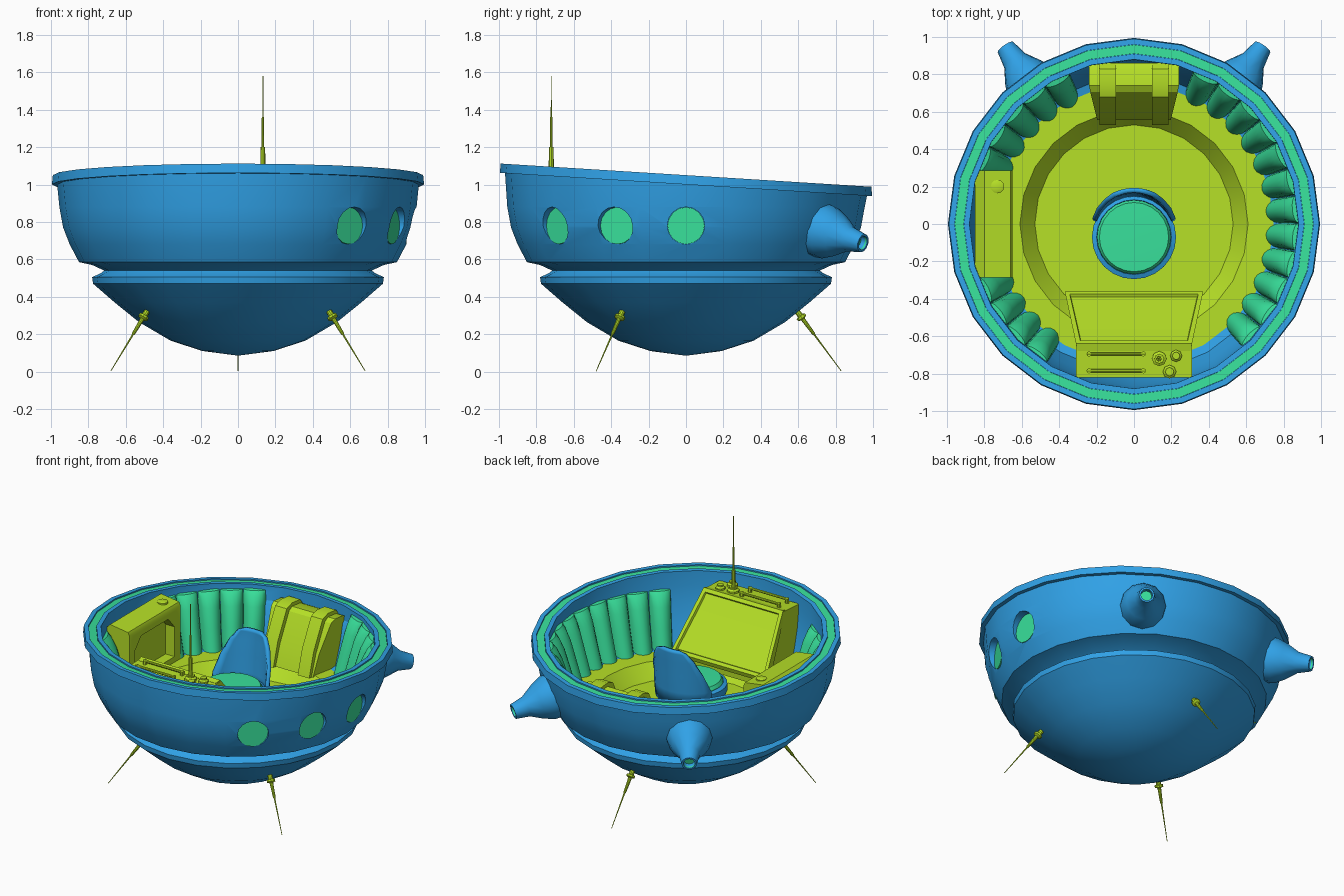
import bpy, bmesh
from math import sin, cos, radians, pi, sqrt
from mathutils import Vector, Matrix

if "Cube" in bpy.data.objects:
    bpy.data.objects.remove(bpy.data.objects["Cube"])

TILT = -0.0625


def material(name, color):
    m = bpy.data.materials.new(name)
    m.diffuse_color = (*color, 1)
    m.use_nodes = True
    m.node_tree.nodes["Principled BSDF"].inputs["Base Color"].default_value = m.diffuse_color
    return m


BLUE = material("blue", (0.03, 0.36, 0.80))
LIME = material("lime", (0.47, 0.75, 0.02))
GREEN = material("green", (0.04, 0.75, 0.33))


def finish(name, bm, mat):
    bmesh.ops.remove_doubles(bm, verts=bm.verts, dist=1e-5)
    bmesh.ops.recalc_face_normals(bm, faces=bm.faces)
    me = bpy.data.meshes.new(name)
    bm.to_mesh(me)
    bm.free()
    ob = bpy.data.objects.new(name, me)
    bpy.context.collection.objects.link(ob)
    if mat:
        me.materials.append(mat)
    return ob


def lathe(name, profile, mat, seg=24, origin=(0, 0, 0), axis=(0, 0, 1), closed=False, tilt_above=None):
    """Revolve (radius, height) points about an axis."""
    bm = bmesh.new()
    rot = Vector(axis).to_track_quat('Z', 'Y').to_matrix() if axis != (0, 0, 1) else Matrix.Identity(3)
    rings = []
    for r, h in profile:
        ring = []
        n = 1 if r == 0 else seg
        for k in range(n):
            a = 2 * pi * k / seg
            p = Vector((r * cos(a), r * sin(a), h))
            if tilt_above is not None and h > tilt_above:
                p.z += TILT * p.y
            ring.append(bm.verts.new(rot @ p + Vector(origin)))
        rings.append(ring)
    pairs = list(zip(rings, rings[1:]))
    if closed:
        pairs.append((rings[-1], rings[0]))
    for a, b in pairs:
        for k in range(seg):
            vs = []
            for v in (a[k % len(a)], a[(k + 1) % len(a)], b[(k + 1) % len(b)], b[k % len(b)]):
                if v not in vs:
                    vs.append(v)
            if len(vs) > 2:
                bm.faces.new(vs)
    return finish(name, bm, mat)


def prism(name, profile, width, mat, matrix=Matrix(), inset=None):
    """Extrude a (y, z) outline along x; width(y) gives the half width."""
    bm = bmesh.new()
    sides = [[bm.verts.new((s * width(y), y, z)) for y, z in profile] for s in (-1, 1)]
    n = len(profile)
    faces = [bm.faces.new((sides[0][i], sides[0][(i + 1) % n], sides[1][(i + 1) % n], sides[1][i])) for i in range(n)]
    for s in sides:
        bm.faces.new(s)
    bmesh.ops.recalc_face_normals(bm, faces=bm.faces)
    if inset:
        bmesh.ops.inset_region(bm, faces=[faces[0]], thickness=inset, depth=0)
        bmesh.ops.inset_region(bm, faces=[faces[0]], thickness=0.008, depth=-0.015)
    bm.transform(matrix)
    return finish(name, bm, mat)


def cut(target, cutter):
    mod = target.modifiers.new("cut", 'BOOLEAN')
    mod.object = cutter
    mod.solver = 'EXACT'
    bpy.context.view_layer.objects.active = target
    bpy.ops.object.modifier_apply(modifier=mod.name)
    bpy.data.objects.remove(cutter)


# Hull: lower bowl, groove, upper bowl, tilted rim and inner wall in one section
hull = lathe("hull", [
    (0, .085), (.19, .11), (.36, .165), (.53, .265), (.66, .37), (.775, .47), (.78, .505), (.735, .525),
    (.715, .54), (.78, .57), (.85, .585), (.90, .68), (.935, .77), (.955, .88), (.967, 1.0),
    (.995, 1.0), (.99, 1.05), (.96, 1.05), (.96, 1.03), (.91, 1.03), (.91, 1.05), (.88, 1.05),
    (.878, .95), (.865, .88), (.835, .75), (.79, .61), (.66, .58), (.62, .46), (0, .45)],
    BLUE, tilt_above=.94)
lathe("rim_seal", [(.959, 1.02), (.959, 1.042), (.911, 1.042), (.911, 1.02)], GREEN, closed=True, tilt_above=.9)
lathe("floor", [(0, .5), (.53, .5), (.61, .6), (.80, .6)], LIME)

# Portholes on the right side
for i, deg in enumerate((0, -24, -49)):
    d = Vector((cos(radians(deg)), sin(radians(deg)), 0))
    c = d * .89 + Vector((0, 0, .78))
    cut(hull, lathe("porthole_cutter", [(0, 0), (.1, 0), (.1, .2), (0, .2)], None, 16, c, d))
    lathe(f"porthole_glass_{i}", [(0, .012), (.099, .012), (.099, -.005)], GREEN, 16, c, d)

# Thruster nozzles at the back
for s in (-1, 1):
    o, d = Vector((s * .50, .675, .77)), Vector((s * .18, .26, -.08))
    lathe("nozzle", [(.15, .03), (.145, .10), (.115, .17), (.068, .25), (.05, .34), (.038, .34), (.034, .28)],
          BLUE, 12, o, d)
    lathe("nozzle_core", [(0, .30), (.037, .30), (.037, .335)], GREEN, 12, o, d)

# Thin landing legs with mounting discs
for x, y, tx, ty in ((.50, -.35, .68, -.48), (-.50, -.35, -.68, -.48), (0, .61, 0, .83)):
    a, b = Vector((x, y, .30)), Vector((tx, ty, .003))
    L = (b - a).length
    lathe("leg", [(0, -.03), (.016, -.03), (.016, 0), (.028, .005), (.028, .018), (.012, .025), (.009, .12),
                  (.005, .13), (.002, L), (0, L)], LIME, 10, a, b - a)

# Padded wall columns
def pad(name, deg):
    bm = bmesh.new()
    rows = [(.78, .59, .075), (.835, .75, .085), (.865, .88, .075), (.878, .945, .055), (.88, .97, .03), (.885, .975, 0)]
    grid = []
    for r, z, bulge in rows:
        row = []
        for k in range(9):
            u = -cos(pi * k / 8)
            a = radians(deg + 4.85 * u)
            rr = r - bulge * sqrt(max(0, 1 - u * u))
            row.append(bm.verts.new((rr * cos(a), rr * sin(a), z)))
        grid.append(row)
    for p, q in zip(grid, grid[1:]):
        for k in range(8):
            bm.faces.new((p[k], p[k + 1], q[k + 1], q[k]))
    ob = finish(name, bm, GREEN)
    if ob.data.polygons[0].normal.dot(Vector((cos(radians(deg)), sin(radians(deg)), 0))) > 0:
        ob.data.flip_normals()


angles = [64 - 9.8 * i for i in range(12)] + [118 + 9.7 * i for i in range(5)] + [204 + 9.7 * i for i in range(4)]
for i, deg in enumerate(angles):
    pad(f"wall_pad_{i}", deg)

# Pilot seat: cup, cushion and curved tapering backrest
SEAT = (0, -.07, 0)
lathe("seat_cup", [(0, .49), (.15, .49), (.19, .56), (.225, .64), (.225, .69), (.20, .70), (.19, .65), (0, .65)],
      BLUE, 24, SEAT)
lathe("seat_cushion", [(.198, .65), (.198, .705), (.185, .725), (0, .73)], GREEN, 24, SEAT)
bm = bmesh.new()
grid = []
for z, half, r in ((.62, 68, .225), (.72, 66, .232), (.84, 52, .24), (.94, 38, .245), (1.0, 26, .25), (1.02, 14, .25)):
    angs = [radians(90 + half * (k / 5 - 1)) for k in range(11)]
    grid.append([bm.verts.new((r * cos(a), r * sin(a) + SEAT[1], z)) for a in angs])
for p, q in zip(grid, grid[1:]):
    for k in range(10):
        bm.faces.new((p[k], p[k + 1], q[k + 1], q[k]))
back = finish("seat_backrest", bm, BLUE)
mod = back.modifiers.new("thickness", 'SOLIDIFY')
mod.thickness = .025
mod.offset = 0

# Rear machine with two raised ribs
rear = [(.53, .59), (.58, .76), (.68, .95), (.74, .97), (.83, .96), (.86, .92), (.84, .7), (.77, .59)]
prism("rear_machine", [(y + (.025 if y < .7 else 0), z - (.025 if .7 < z and y < .85 else 0)) for y, z in rear],
      lambda y: .19 + .05 * min(1, (y - .53) / .2), LIME)
for x in (-.14, .14):
    prism("rear_rib", rear, lambda y: .045, LIME, Matrix.Translation((x, 0, 0)))

# Left cabinet with an alcove facing the seat
cabinet = prism("left_cabinet", [(.65, .58), (.65, .98), (.66, 1.0), (.80, 1.02), (.85, .97), (.83, .7), (.78, .58)],
                lambda y: .285, LIME, Matrix.Rotation(pi / 2, 4, 'Z'))
cut(cabinet, prism("alcove_cutter", [(-.22, .64), (-.22, .85), (-.15, .93), (.15, .93), (.22, .85), (.22, .64)],
                   lambda y: .1, None, Matrix.Translation((-.62, 0, 0))))
lathe("cabinet_button", [(.036, 1.0), (.036, 1.018), (.028, 1.022), (0, 1.022)], LIME, 12, (-.73, .2, 0))

# Front console with a tilted, inset screen
prism("console_body", [(-.45, .59), (-.45, .78), (-.645, 1.05), (-.82, 1.04), (-.81, .7), (-.74, .59)],
      lambda y: .31, LIME)
prism("console_screen", [(-.36, .70), (-.64, 1.06), (-.68, 1.05), (-.45, .69), (-.37, .67)],
      lambda y: .31 + .06 * (y + .64) / .28, LIME, inset=.035)

# Console handles, knobs and aerial
for y in (-.695, -.785):
    lathe("console_handle", [(0, 0), (.009, 0), (.009, .31), (0, .31)], LIME, 8, (-.25, y, 1.068), (1, 0, 0))
    for x in (-.24, .05):
        lathe("handle_post", [(.014, 1.03), (.014, 1.075), (0, 1.075)], LIME, 8, (x, y, 0))
for x, y, r in ((.135, -.72, .04), (.225, -.705, .032), (.19, -.79, .036)):
    lathe("console_knob", [(r, 1.03), (r, 1.06), (r * .65, 1.07), (r * .65, 1.08), (0, 1.08)], LIME, 8, (x, y, 0))
lathe("aerial", [(.015, 1.05), (.012, 1.2), (.007, 1.2), (.006, 1.36), (.003, 1.36), (.002, 1.58), (0, 1.58)],
      LIME, 8, (.133, -.72, 0))

# Smooth shading with crisp edges
for ob in bpy.context.scene.objects:
    ob.select_set(True)
bpy.context.view_layer.objects.active = hull
bpy.ops.object.shade_smooth_by_angle(angle=radians(32))
